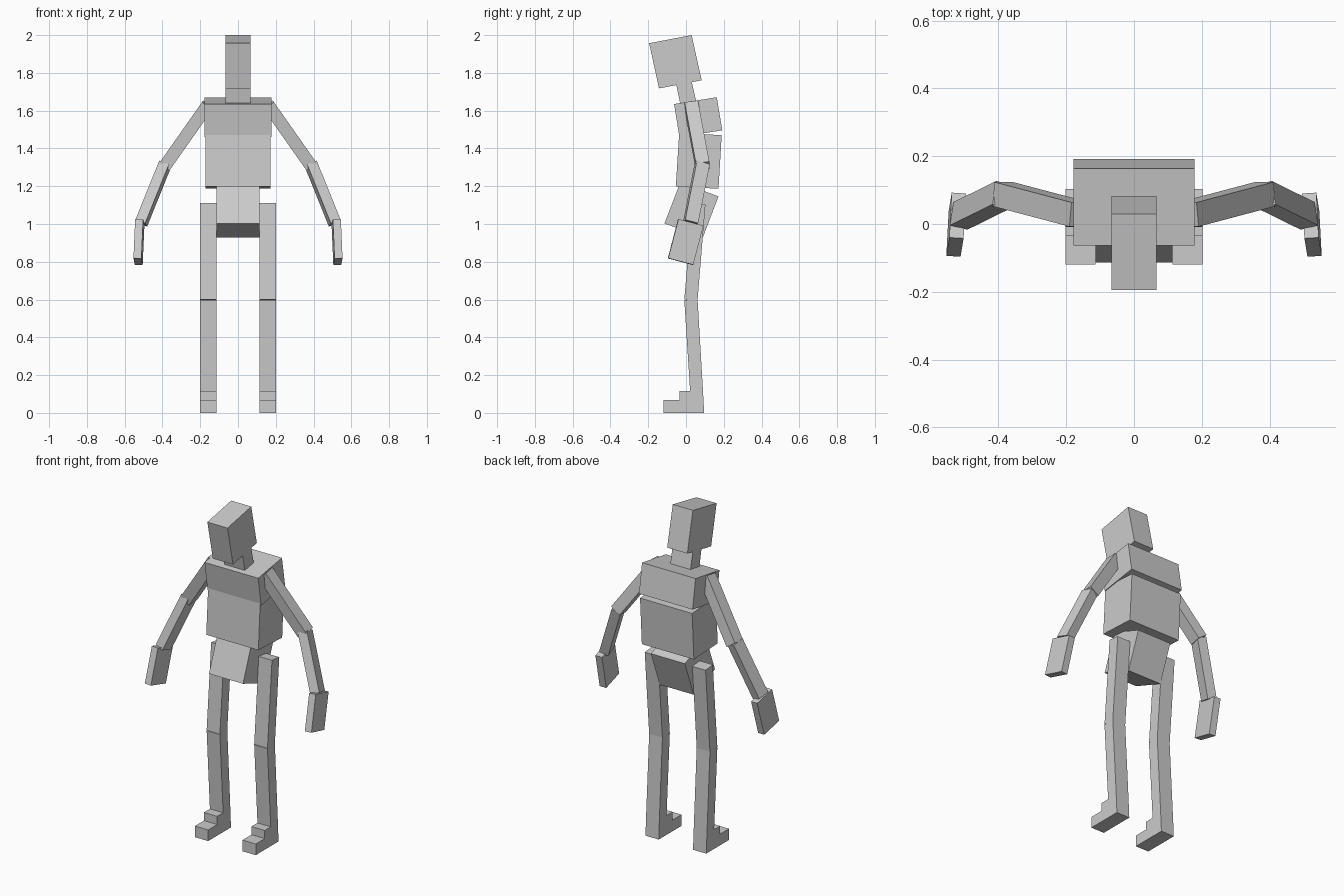
import bpy, bmesh
from mathutils import Vector

cube = bpy.data.objects.get("Cube")
if cube:
    bpy.data.objects.remove(cube, do_unlink=True)

GREY = (0.6, 0.6, 0.6, 1.0)
mat = bpy.data.materials.new("light_grey")
mat.use_nodes = True
mat.diffuse_color = GREY
mat.node_tree.nodes["Principled BSDF"].inputs["Base Color"].default_value = GREY


def finish(name, bm):
    """Turn a bmesh into a flat-shaded object."""
    bmesh.ops.recalc_face_normals(bm, faces=bm.faces)
    mesh = bpy.data.meshes.new(name)
    bm.to_mesh(mesh)
    bm.free()
    mesh.materials.append(mat)
    bpy.context.collection.objects.link(bpy.data.objects.new(name, mesh))


def slab(name, x0, x1, profile):
    """Extrude a (y, z) side profile from x0 to x1."""
    bm = bmesh.new()
    face = bm.faces.new([bm.verts.new((x0, y, z)) for y, z in profile])
    new = bmesh.ops.extrude_face_region(bm, geom=[face])["geom"]
    verts = [v for v in new if isinstance(v, bmesh.types.BMVert)]
    bmesh.ops.translate(bm, verts=verts, vec=(x1 - x0, 0, 0))
    finish(name, bm)


def limb(name, side, start, end, width, depth, back):
    """Box running from start to end, its depth turned towards back."""
    a, b, back = Vector(start), Vector(end), Vector(back)
    d = (b - a).normalized()
    v = (back - d * back.dot(d)).normalized()
    u = d.cross(v)
    bm = bmesh.new()
    bmesh.ops.create_cube(bm, size=1)
    for vert in bm.verts:
        i, j, k = vert.co
        p = (a + b) / 2 + u * i * width + v * j * depth + (b - a) * k
        vert.co = (p.x * side, p.y, p.z)
    finish(name, bm)


# Head, neck and torso
slab("head", -0.067, 0.067, [(-0.195, 1.957), (0.03, 2.0), (0.083, 1.761), (-0.143, 1.718)])
slab("neck", -0.067, 0.067, [(-0.052, 1.74), (0.03, 1.755), (0.065, 1.6), (-0.02, 1.585)])
slab("upper_chest", -0.178, 0.178, [(-0.063, 1.635), (0.163, 1.671), (0.192, 1.496), (-0.035, 1.46)])
slab("lower_chest", -0.173, 0.173, [(-0.036, 1.483), (0.189, 1.47), (0.172, 1.187), (-0.054, 1.198)])
slab("pelvis", -0.113, 0.113, [(-0.03, 1.221), (0.172, 1.146), (0.089, 0.928), (-0.114, 1.003)])

for label, s in (("left", 1), ("right", -1)):
    # Arms
    limb(label + "_upper_arm", s, (0.16, 0.028, 1.63), (0.387, 0.088, 1.307), 0.067, 0.072, (0, 1, 0))
    limb(label + "_forearm", s, (0.386, 0.086, 1.317), (0.512, 0.024, 1.005), 0.056, 0.072, (-0.25, 1, 0))
    limb(label + "_hand", s, (0.52, 0.025, 1.008), (0.529, -0.029, 0.801), 0.042, 0.137, (-0.06, 1, 0))
    # Legs and stepped feet
    x0, x1 = 0.114 * s, 0.202 * s
    slab(label + "_thigh", x0, x1, [(0.034, 1.111), (0.103, 1.104), (0.061, 0.595), (-0.009, 0.6)])
    slab(label + "_shin", x0, x1, [(-0.009, 0.597), (0.061, 0.603), (0.09, 0.116), (0.022, 0.112)])
    slab(label + "_foot", x0, x1, [(-0.12, 0), (0.096, 0), (0.09, 0.116), (-0.035, 0.116),
                                   (-0.035, 0.067), (-0.12, 0.067)])
